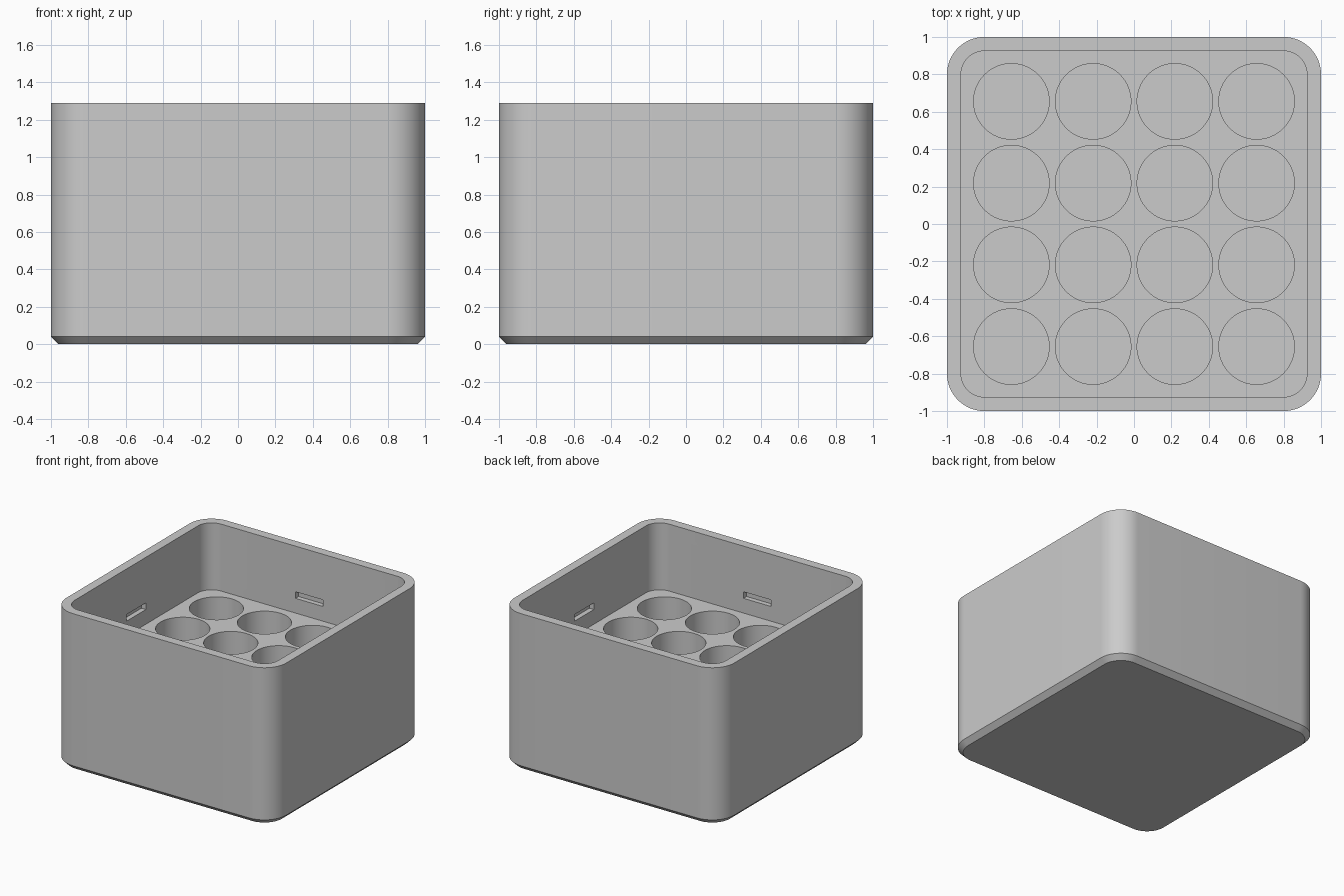
import bpy, bmesh, math
from mathutils import Matrix

HEIGHT, DECK, HOLE_BOTTOM = 1.29, 0.74, 0.08
WALL, CHAMFER, CORNER = 0.075, 0.04, 0.2

default = bpy.data.objects.get("Cube")
if default:
    bpy.data.objects.remove(default, do_unlink=True)

grey = bpy.data.materials.new("light_grey_plastic")
grey.use_nodes = True
colour = (0.6, 0.6, 0.6, 1.0)
grey.diffuse_color = colour
grey.node_tree.nodes["Principled BSDF"].inputs["Base Color"].default_value = colour


def make_object(name, bm):
    bmesh.ops.recalc_face_normals(bm, faces=bm.faces)
    mesh = bpy.data.meshes.new(name)
    bm.to_mesh(mesh)
    bm.free()
    mesh.materials.append(grey)
    obj = bpy.data.objects.new(name, mesh)
    bpy.context.collection.objects.link(obj)
    return obj


def rounded_prism(name, levels, steps=16):
    """Stack rounded squares; every level is (z, inset from the outer wall)."""
    bm = bmesh.new()
    rings = []
    for z, inset in levels:
        ring = []
        for k in range(4):
            middle = math.radians(45 + 90 * k)
            cx = math.copysign(1 - CORNER, math.cos(middle))
            cy = math.copysign(1 - CORNER, math.sin(middle))
            for i in range(steps + 1):
                a = math.radians(90 * k + 90 * i / steps)
                r = CORNER - inset
                ring.append(bm.verts.new((cx + r * math.cos(a), cy + r * math.sin(a), z)))
        rings.append(ring)
    for low, high in zip(rings, rings[1:]):
        for i in range(len(low)):
            j = (i + 1) % len(low)
            bm.faces.new((low[i], low[j], high[j], high[i]))
    bm.faces.new(rings[0])
    bm.faces.new(rings[-1])
    return make_object(name, bm)


# Outer block with a chamfered foot
box = rounded_prism("storage_box", [(0, CHAMFER), (CHAMFER, 0), (HEIGHT, 0)])

# Open tray above the deck
cavity = rounded_prism("cavity_cutter", [(DECK, WALL), (HEIGHT + 0.2, WALL)])

# Four by four round wells
bm = bmesh.new()
centres = [(i - 1.5) * 0.437 for i in range(4)]
well_top = DECK + 0.1
for x in centres:
    for y in centres:
        bmesh.ops.create_cone(
            bm, cap_ends=True, segments=64, radius1=0.202, radius2=0.202,
            depth=well_top - HOLE_BOTTOM,
            matrix=Matrix.Translation((x, y, (well_top + HOLE_BOTTOM) / 2)))
wells = make_object("well_cutter", bm)

# One shallow latch slot in the middle of every inner wall
bm = bmesh.new()
for k in range(4):
    bmesh.ops.create_cube(
        bm, size=1,
        matrix=Matrix.Rotation(k * math.pi / 2, 4, "Z")
        @ Matrix.Translation((0, 0.925, 0.888))
        @ Matrix.Diagonal((0.25, 0.08, 0.054, 1)))
slots = make_object("slot_cutter", bm)

# Cut the box, bake the result and drop the cutters
cutters = [cavity, wells, slots]
for cutter in cutters:
    cutter.hide_render = True
    mod = box.modifiers.new(cutter.name, "BOOLEAN")
    mod.operation = "DIFFERENCE"
    mod.solver = "EXACT"
    mod.object = cutter
bpy.context.view_layer.update()
baked = bpy.data.meshes.new_from_object(
    box.evaluated_get(bpy.context.evaluated_depsgraph_get()))
box.modifiers.clear()
box.data = baked
box.data.name = "storage_box"
for cutter in cutters:
    bpy.data.objects.remove(cutter, do_unlink=True)
box.data.materials.clear()
box.data.materials.append(grey)
for face in box.data.polygons:
    face.material_index = 0

# Smooth round surfaces with sharp edges kept
bpy.ops.object.select_all(action="DESELECT")
box.select_set(True)
bpy.context.view_layer.objects.active = box
bpy.ops.object.shade_smooth_by_angle(angle=math.radians(30))
